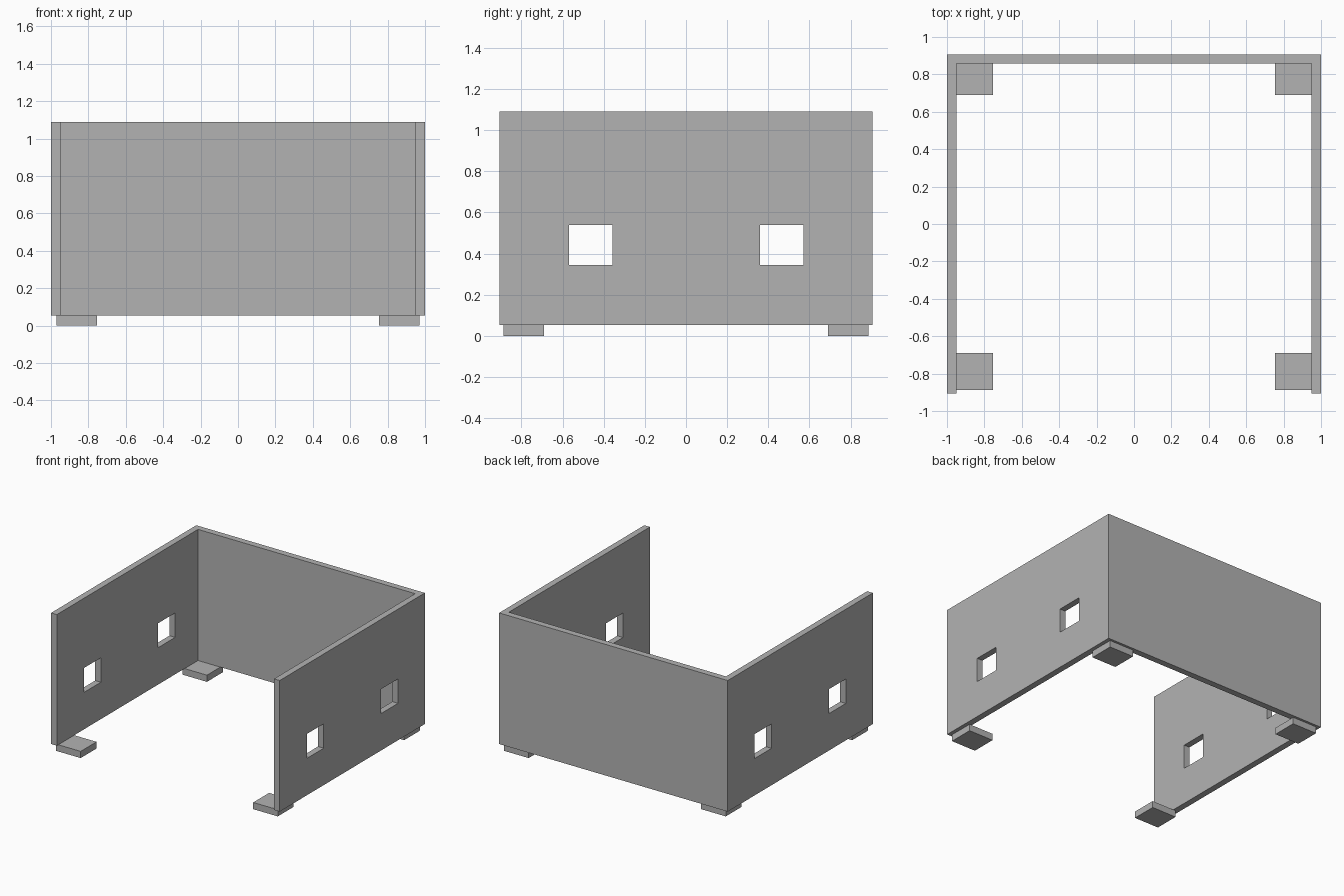
import bpy
import bmesh

default_cube = bpy.data.objects.get("Cube")
if default_cube:
    bpy.data.objects.remove(default_cube, do_unlink=True)

# Single flat material
grey = bpy.data.materials.new("plain_grey")
grey.use_nodes = True
colour = (0.45, 0.45, 0.45, 1.0)
grey.diffuse_color = colour
grey.node_tree.nodes["Principled BSDF"].inputs["Base Color"].default_value = colour


def prism(name, outline, z0, z1):
    """Extrude a flat outline upward from z0 to z1."""
    bm = bmesh.new()
    base = bm.faces.new([bm.verts.new((x, y, z0)) for x, y in outline])
    top = bmesh.ops.extrude_face_region(bm, geom=[base])
    verts = [g for g in top["geom"] if isinstance(g, bmesh.types.BMVert)]
    bmesh.ops.translate(bm, verts=verts, vec=(0, 0, z1 - z0))
    bmesh.ops.recalc_face_normals(bm, faces=bm.faces)
    mesh = bpy.data.meshes.new(name)
    bm.to_mesh(mesh)
    bm.free()
    mesh.materials.append(grey)
    obj = bpy.data.objects.new(name, mesh)
    bpy.context.collection.objects.link(obj)
    return obj


def box(name, x0, x1, y0, y1, z0, z1):
    return prism(name, [(x0, y0), (x1, y0), (x1, y1), (x0, y1)], z0, z1)


HALF_X, HALF_Y, WALL = 1.0, 0.907, 0.05
FOOT_H, TOP = 0.053, 1.09
inner = HALF_X - WALL

# Three-sided wall, open at the front
walls = prism("walls", [
    (-HALF_X, -HALF_Y), (-inner, -HALF_Y), (-inner, HALF_Y - WALL),
    (inner, HALF_Y - WALL), (inner, -HALF_Y), (HALF_X, -HALF_Y),
    (HALF_X, HALF_Y), (-HALF_X, HALF_Y)], FOOT_H, TOP)

# Square windows cut through both side walls
cutters = []
for y in (-0.463, 0.466):
    cutter = box("window_cutter", -1.2, 1.2, y - 0.106, y + 0.106, 0.345, 0.538)
    cutter.hide_render = True
    cutters.append(cutter)
    cut = walls.modifiers.new("window", "BOOLEAN")
    cut.operation = "DIFFERENCE"
    cut.solver = "EXACT"
    cut.object = cutter

bpy.context.view_layer.objects.active = walls
walls.select_set(True)
for cut in list(walls.modifiers):
    bpy.ops.object.modifier_apply(modifier=cut.name)
for cutter in cutters:
    bpy.data.objects.remove(cutter, do_unlink=True)

# Four flat corner feet
for x_name, sx in (("left", 1), ("right", -1)):
    for y_name, sy in (("front", -1), ("back", 1)):
        xs = sorted((sx * 0.755, sx * 0.97))
        ys = sorted((sy * 0.69, sy * 0.888))
        box(f"{y_name}_{x_name}_foot", *xs, *ys, 0, FOOT_H)
